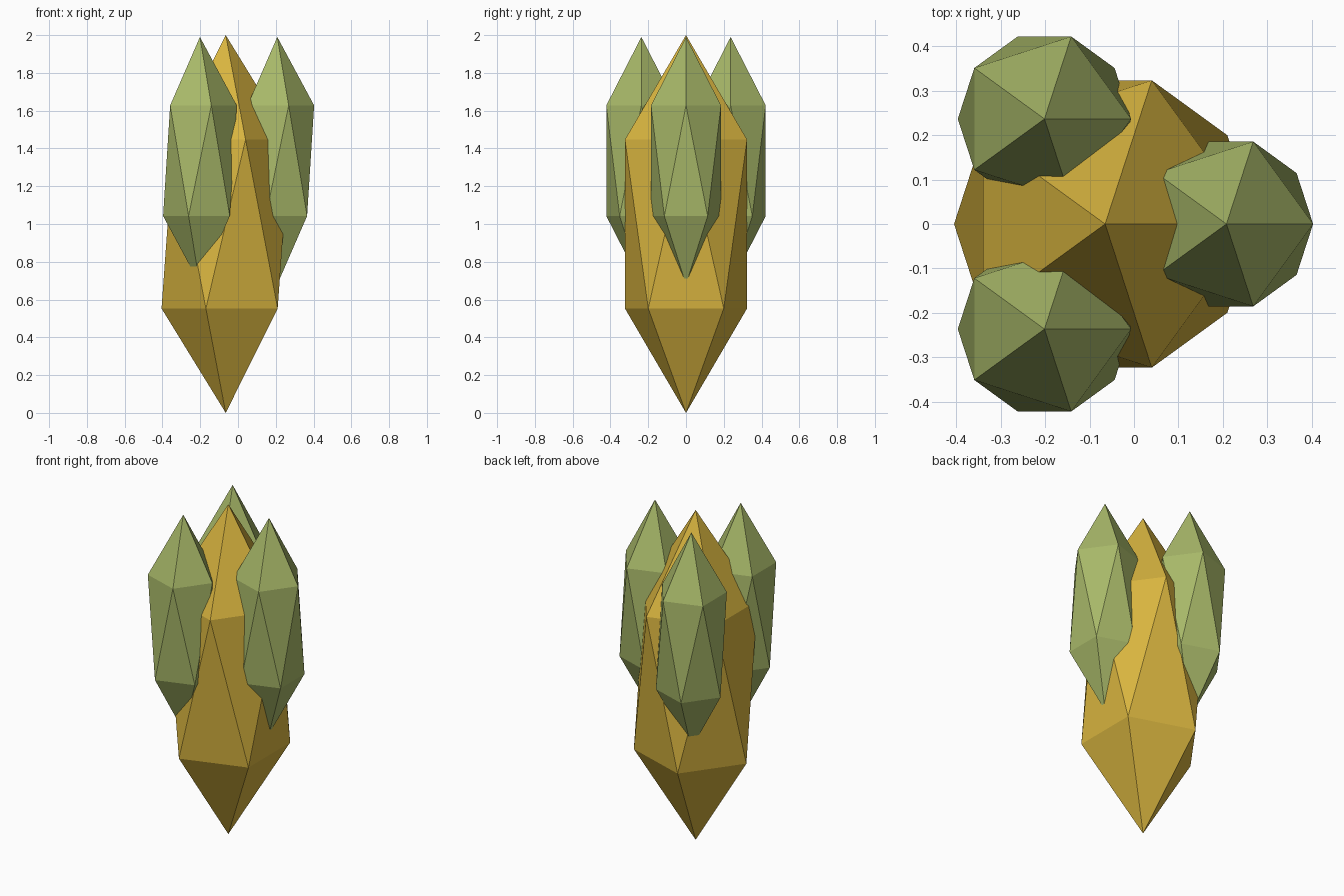
import bpy
from math import cos, sin, radians

if "Cube" in bpy.data.objects:
    bpy.data.objects.remove(bpy.data.objects["Cube"])


def material(name, colour):
    mat = bpy.data.materials.new(name)
    mat.diffuse_color = colour
    mat.use_nodes = True
    mat.node_tree.nodes["Principled BSDF"].inputs["Base Color"].default_value = mat.diffuse_color
    return mat


def crystal(name, centre, radius, half_height, mat):
    # A stretched, flat-faced icosahedron
    bpy.ops.mesh.primitive_ico_sphere_add(subdivisions=1, radius=1, location=centre)
    obj = bpy.context.object
    obj.name = name
    obj.scale = (radius, radius, half_height)
    bpy.ops.object.transform_apply(location=False, rotation=False, scale=True)
    obj.data.materials.append(mat)
    return obj


gold = material("gold", (0.69, 0.46, 0.05, 1))
green = material("leaf_green", (0.39, 0.48, 0.14, 1))

# Central tall body
AXIS_X = -0.065
crystal("core", (AXIS_X, 0, 1.0), 0.38, 1.0, gold)

# Three smaller pods evenly spaced around the upper part of the core
for i in range(3):
    a = radians(120 * i)
    crystal(f"side_pod_{i + 1}",
            (AXIS_X + 0.273 * cos(a), 0.273 * sin(a), 1.335),
            0.218, 0.655, green)
